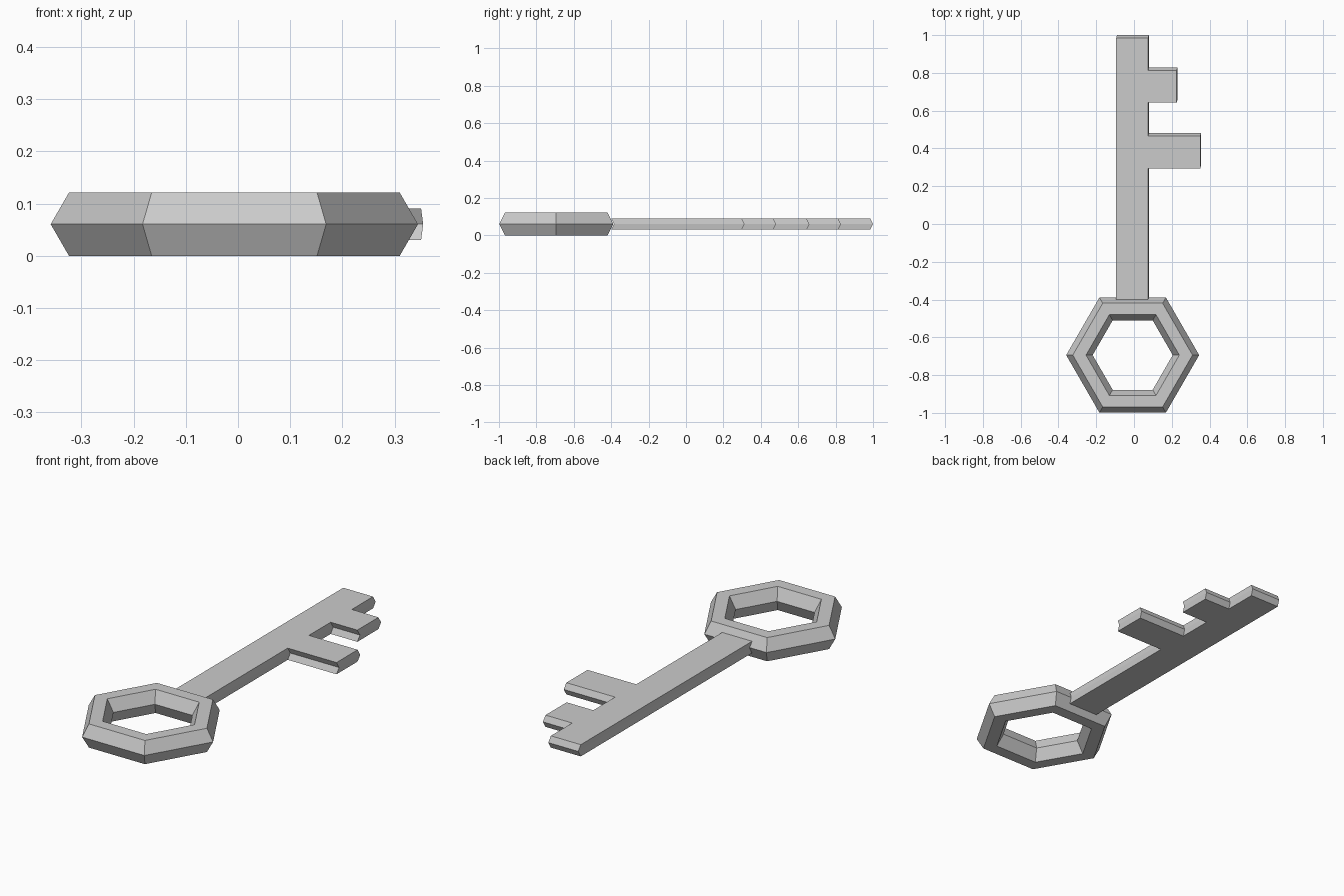
import bpy, bmesh, math

if "Cube" in bpy.data.objects:
    bpy.data.objects.remove(bpy.data.objects["Cube"])

metal = bpy.data.materials.new("grey metal")
metal.diffuse_color = (0.6, 0.6, 0.6, 1)
metal.use_nodes = True
metal.node_tree.nodes["Principled BSDF"].inputs["Base Color"].default_value = metal.diffuse_color

MID = 0.0606  # height of the middle plane


def make_object(name, bm):
    bmesh.ops.recalc_face_normals(bm, faces=bm.faces)
    mesh = bpy.data.meshes.new(name)
    bm.to_mesh(mesh)
    bm.free()
    mesh.materials.append(metal)
    obj = bpy.data.objects.new(name, mesh)
    bpy.context.collection.objects.link(obj)
    return obj


def hex_ring(name, cx, cy, major, minor, sides=6):
    """Six-cornered ring with a six-sided cross-section."""
    bm = bmesh.new()
    rings = []
    for i in range(sides):
        a = math.tau * i / sides
        ring = []
        for j in range(sides):
            b = math.tau * j / sides
            r = major + minor * math.cos(b)
            ring.append(bm.verts.new((cx + r * math.cos(a), cy + r * math.sin(a),
                                      MID + minor * math.sin(b))))
        rings.append(ring)
    for i in range(sides):
        p, q = rings[i], rings[(i + 1) % sides]
        for j in range(sides):
            k = (j + 1) % sides
            bm.faces.new((p[j], q[j], q[k], p[k]))
    return make_object(name, bm)


def ridged_plate(name, outline, half, shift):
    """Outline stacked in three layers, the middle one pushed sideways."""
    bm = bmesh.new()
    layers = []
    for z, s in ((-half, 0), (0, 1), (half, 0)):
        layers.append([bm.verts.new((x + s * shift[0], y + s * shift[1], MID + z))
                       for x, y in outline])
    n = len(outline)
    for lo, hi in zip(layers, layers[1:]):
        for i in range(n):
            j = (i + 1) % n
            bm.faces.new((lo[i], lo[j], hi[j], hi[i]))
    bm.faces.new(layers[0][::-1])
    bm.faces.new(layers[2])
    return make_object(name, bm)


# Handle
hex_ring("key_handle", -0.007, -0.694, 0.282, 0.07)

# Shaft with two teeth
left, right = -0.094, 0.075
outline = [(left, -0.40), (right, -0.40)]
for y0, y1, tip in ((0.295, 0.466, 0.351), (0.642, 0.813, 0.226)):
    outline += [(right, y0), (tip, y0), (tip, y1), (right, y1)]
outline += [(right, 0.985), (left, 0.985)]
ridged_plate("key_shaft_and_teeth", outline, 0.03, (0.004, 0.015))
